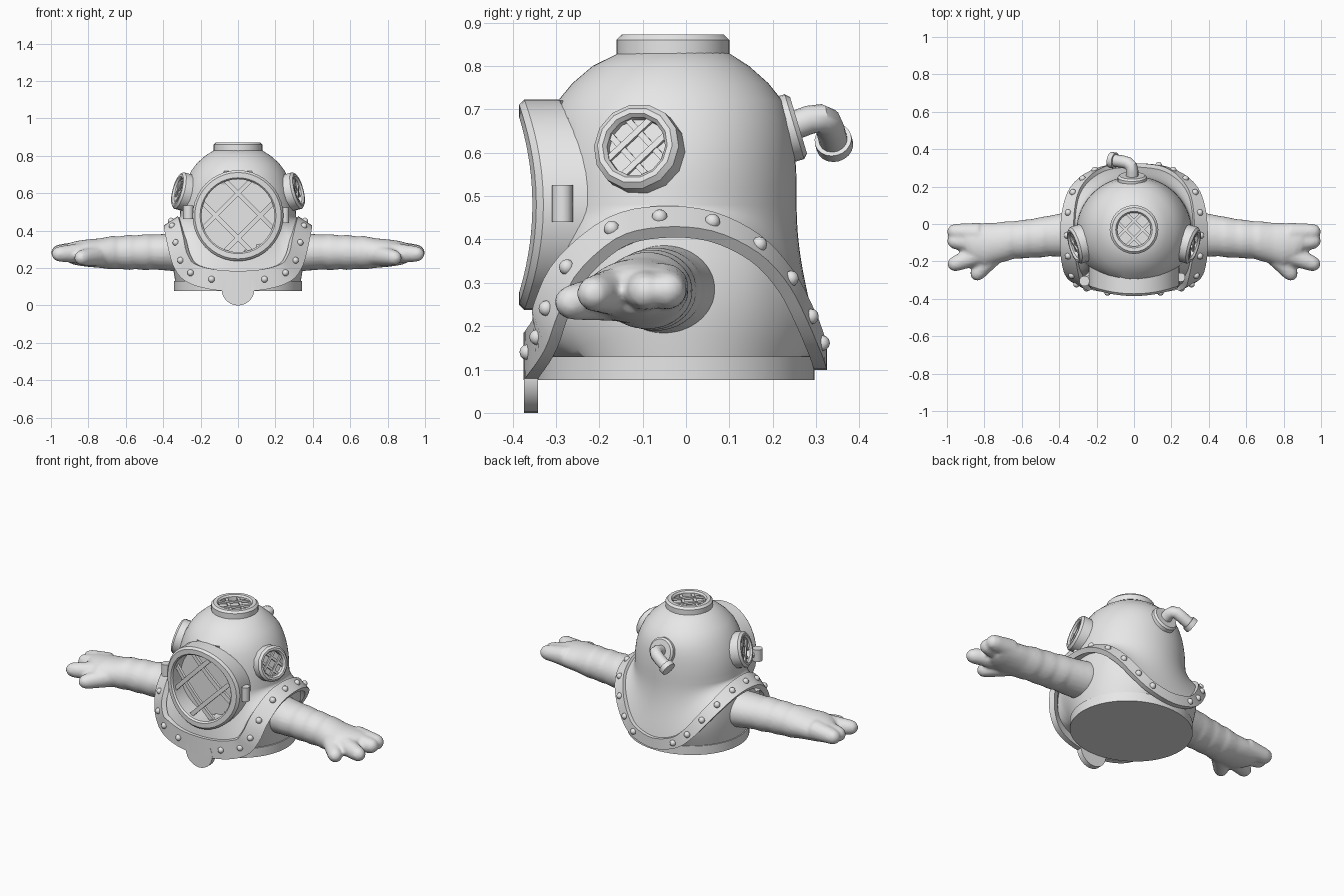
import bpy, bmesh, math
from mathutils import Vector, Matrix

if "Cube" in bpy.data.objects:
    bpy.data.objects.remove(bpy.data.objects["Cube"])

metal = bpy.data.materials.new("plain grey")
metal.diffuse_color = (0.8, 0.8, 0.8, 1)
metal.use_nodes = True
metal.node_tree.nodes["Principled BSDF"].inputs["Base Color"].default_value = metal.diffuse_color


def finish(name, bm, angle=35):
    bmesh.ops.recalc_face_normals(bm, faces=bm.faces)
    me = bpy.data.meshes.new(name)
    bm.to_mesh(me)
    bm.free()
    me.materials.append(metal)
    ob = bpy.data.objects.new(name, me)
    bpy.context.collection.objects.link(ob)
    bpy.ops.object.select_all(action='DESELECT')
    ob.select_set(True)
    bpy.context.view_layer.objects.active = ob
    bpy.ops.object.shade_smooth_by_angle(angle=math.radians(angle))
    return ob


def loft(bm, rings, caps=True, loop=False):
    """Skin closed rings of points; loop joins the last ring to the first."""
    vs = [[bm.verts.new(p) for p in r] for r in rings]
    n = len(vs[0])
    pairs = list(zip(vs, vs[1:])) + ([(vs[-1], vs[0])] if loop else [])
    for a, b in pairs:
        for i in range(n):
            bm.faces.new((a[i], a[(i + 1) % n], b[(i + 1) % n], b[i]))
    if caps and not loop:
        bm.faces.new(vs[0])
        bm.faces.new(vs[-1])


def circle(r, z, n):
    return [Vector((r * math.cos(2 * math.pi * i / n), r * math.sin(2 * math.pi * i / n), z)) for i in range(n)]


def place(center, normal):
    return Matrix.Translation(center) @ Vector(normal).to_track_quat('Z', 'Y').to_matrix().to_4x4()


def tube(bm, path, radii, n=14):
    """Round tube through path points."""
    rings = []
    for i, p in enumerate(path):
        d = Vector(path[min(i + 1, len(path) - 1)]) - Vector(path[max(i - 1, 0)])
        m = place(p, d)
        rings.append([m @ v for v in circle(radii[i], 0, n)])
    loft(bm, rings)


def window(name, center, normal, r_out, r_in, back, n, offsets, bar, bar_h, glass_h, bend=0):
    """Framed round port: ring, crossed bars and a recessed pane."""
    m = place(center, normal)

    def emit(part, bm, bent=True):
        for v in bm.verts:
            if bent:
                v.co.z -= bend * v.co.x ** 2
        bm.transform(m)
        finish(part, bm)

    bm = bmesh.new()
    loft(bm, [circle(r, h, n) for r, h in ((r_out, back), (r_out, -0.012), (r_out - 0.012, 0),
                                          (r_in + 0.008, 0), (r_in, -0.01), (r_in, back))], loop=True)
    emit(name + "_frame", bm)
    bm = bmesh.new()
    for k, a in enumerate((math.pi / 4, -math.pi / 4)):
        rot = Matrix.Rotation(a, 3, 'Z')
        for o in offsets:
            half = math.sqrt((r_in + 0.005) ** 2 - o * o)
            h = bar_h - k * bar * 0.3
            rings = []
            for i in range(9):
                x = half * (i / 4 - 1)
                rings.append([rot @ Vector((x, o + dy * bar, h + dz * bar))
                              for dy, dz in ((-.5, -.35), (.5, -.35), (.5, .35), (-.5, .35))])
            loft(bm, rings)
    emit(name + "_grille", bm)
    bm = bmesh.new()
    bm.faces.new([bm.verts.new(p) for p in circle(r_in + 0.004, glass_h, n)])
    emit(name + "_pane", bm, False)


# Collar rim path, half of it from front to back, then mirrored
half_path = [(0, -.36, .13), (.14, -.352, .14), (.25, -.33, .175), (.30, -.31, .24), (.325, -.265, .33),
             (.345, -.165, .415), (.35, -.06, .44), (.345, .057, .43), (.32, .16, .38),
             (.27, .23, .305), (.205, .275, .22), (.13, .30, .16), (0, .31, .13)]
ctrl = [Vector(p) for p in half_path]
ctrl += [Vector((-p.x, p.y, p.z)) for p in ctrl[-2:0:-1]]
N, STEP = len(ctrl), 4
path = []
for i in range(N):
    a, b, c, d = (ctrl[(i + k) % N] for k in (-1, 0, 1, 2))
    for s in range(STEP):
        t = s / STEP
        path.append(0.5 * (2 * b + (c - a) * t + (2 * a - 5 * b + 4 * c - d) * t * t
                           + (3 * b - a - 3 * c + d) * t ** 3))
M = len(path)
frames = []
for i, p in enumerate(path):
    t = (path[(i + 1) % M] - path[i - 1]).normalized()
    n = Vector((p.x, p.y + 0.03, 0)).normalized()
    n.z = max(0, (p.z - .13) / .31) * 1.5
    n = (n - t * n.dot(t)).normalized()
    frames.append((n, t.cross(n)))
bm = bmesh.new()
rings = []
for p, (n, d) in zip(path, frames):
    w = 0.042 - 0.035 * p.y
    rings.append([p + d * w * u + n * v for u, v in ((-1, -.015), (1, -.015), (1, .015), (-1, .015))])
loft(bm, rings, loop=True)
finish("collar_rim", bm)

# Rim bolts
bm = bmesh.new()
for i in range(N):
    if i not in (0, N // 2):
        bmesh.ops.create_uvsphere(bm, u_segments=10, v_segments=6, radius=0.018,
                                  matrix=Matrix.Translation(path[i * STEP] + frames[i * STEP][0] * 0.014))
finish("rim_bolts", bm, 60)

# Front tab below the collar
bm = bmesh.new()
m = place((0, -.357, .088), (0, -1, 0))
loft(bm, [[m @ v for v in circle(.088, h, 28)] for h in (-.016, .016)])
finish("front_tab", bm)

# Helmet shell: dome rows (z, half width, front y, back y) flowing down into the rim
rows = [(.838, .06, -.09, .03), (.832, .125, -.15, .095), (.80, .175, -.215, .145), (.76, .22, -.262, .19),
        (.72, .25, -.295, .222), (.68, .27, -.312, .238), (.64, .286, -.322, .247), (.60, .297, -.328, .251),
        (.56, .304, -.333, .254), (.52, .308, -.337, .255), (.48, .31, -.34, .255)]
angles = [math.atan2(p.x / .35, -(p.y + .03) / .335) for p in path]


def ellipse(z, w, yf, yb):
    return [Vector((w * math.sin(a), (yf + yb) / 2 - (yb - yf) / 2 * math.cos(a), z)) for a in angles]


rings = [ellipse(*r) for r in rows]
neck = rings[-1]
for k in range(1, 13):
    t = k / 12
    ring = []
    for a, e in zip(neck, path):
        b = a - Vector((0, 0, (a.z - e.z) * .4))
        c = a.lerp(e, .65)
        ring.append(a * (1 - t) ** 3 + b * 3 * t * (1 - t) ** 2 + c * 3 * t * t * (1 - t) + e * t ** 3)
    rings.append(ring)
for ring in rings:                       # flat recess behind the face port
    for v in ring:
        if v.y < 0 and v.x ** 2 + (v.z - .48) ** 2 < .212 ** 2:
            v.y = max(v.y, -.262)
bm = bmesh.new()
loft(bm, rings)
finish("helmet_shell", bm, 50)

# Torso below the rim, with base band
base = ellipse(.13, .336, -.335, .292)
top = [Vector((p.x * .96, p.y * .96, p.z - .012)) for p in path]
rings = []
for k in range(7):
    t = k / 6
    rings.append([a.lerp(b, t) + Vector((b.x, b.y, 0)) * .05 * math.sin(math.pi * t) * max(0, a.z - .2) / .24
                  for a, b in zip(top, base)])
bm = bmesh.new()
loft(bm, rings)
finish("torso", bm, 50)
bm = bmesh.new()
loft(bm, [ellipse(z, .342, -.342, .296) for z in (.13, .076)])
finish("base_band", bm)

# Round ports: face, sides and top
window("face_port", (0, -.385, .48), (0, -1, 0), .243, .195, -.13, 40, (-.085, .085), .024, -.035, -.117, .75)
for s, side in ((1, "right"), (-1, "left")):
    window(side + "_port", (s * .325, -.118, .617), (s, -.3, .27), .102, .07, -.075, 14,
           (-.027, .027), .014, -.018, -.03)
window("top_port", (0, -.03, .872), (0, 0, 1), .13, .09, -.06, 32, (-.033, .033), .016, -.014, -.032)

# Face port hinge and clasp
bm = bmesh.new()
tube(bm, [(.25, -.285, .44), (.25, -.285, .525)], [.024, .024], 12)
finish("hinge", bm)
bm = bmesh.new()
tube(bm, [(-.265, -.305, .463), (-.265, -.305, .535)], [.028, .028], 12)
tube(bm, [(-.265, -.30, .50), (-.22, -.26, .50)], [.018, .018], 10)
finish("clasp", bm)

# Air pipe at the back
bm = bmesh.new()
m = place((-.01, .25, .66), (0, 1, .3))
loft(bm, [[m @ v for v in circle(r, h, 24)] for r, h in ((.078, -.04), (.078, 0), (.068, .01))])
finish("pipe_flange", bm)
bm = bmesh.new()
tube(bm, [(-.01, .23, .655), (-.01, .285, .676), (-.015, .31, .679), (-.03, .325, .672),
          (-.06, .333, .652), (-.105, .34, .627)], [.033] * 6, 16)
tube(bm, [(-.10, .339, .630), (-.125, .343, .616)], [.043, .043], 20)
finish("air_pipe", bm)

# Arms with gloved hands: (x, centre y, half depth, centre z, half height)
sleeve = [(.24, -.05, .12, .285, .105), (.34, -.05, .118, .285, .102), (.40, -.06, .115, .285, .097),
          (.46, -.065, .108, .286, .093), (.49, -.07, .109, .285, .097), (.55, -.077, .103, .284, .09),
          (.58, -.08, .104, .284, .094), (.64, -.085, .10, .282, .087), (.67, -.09, .106, .282, .09),
          (.74, -.103, .11, .28, .079), (.80, -.112, .118, .28, .074), (.86, -.105, .106, .28, .066),
          (.90, -.09, .085, .28, .055)]
bm = bmesh.new()
loft(bm, [[(x, y + ry * math.cos(2 * math.pi * i / 24), z + rz * math.sin(2 * math.pi * i / 24))
           for i in range(24)] for x, y, ry, z, rz in sleeve])
fingers = [((.83, -.05, .29), (.955, -.042, .283), .058, .044), ((.83, -.10, .285), (.955, -.092, .28), .058, .044),
           ((.82, -.16, .28), (.955, -.212, .275), .058, .042), ((.74, -.15, .27), (.835, -.262, .255), .06, .042)]
for a, b, ra, rb in fingers:
    a, b = Vector(a), Vector(b)
    tube(bm, [a, a.lerp(b, .5), b, b + (b - a).normalized() * rb * .6, b + (b - a).normalized() * rb],
         [ra, (ra + rb) / 2, rb, rb * .8, rb * .25], 12)
arms = finish("arms", bm, 60)
fuse = arms.modifiers.new("fuse", 'REMESH')
fuse.mode = 'VOXEL'
fuse.voxel_size = 0.01
fuse.use_smooth_shade = True
soft = arms.modifiers.new("soften", 'SMOOTH')
soft.factor, soft.iterations = 0.5, 4
arms.modifiers.new("mirror", 'MIRROR').use_mirror_merge = False
